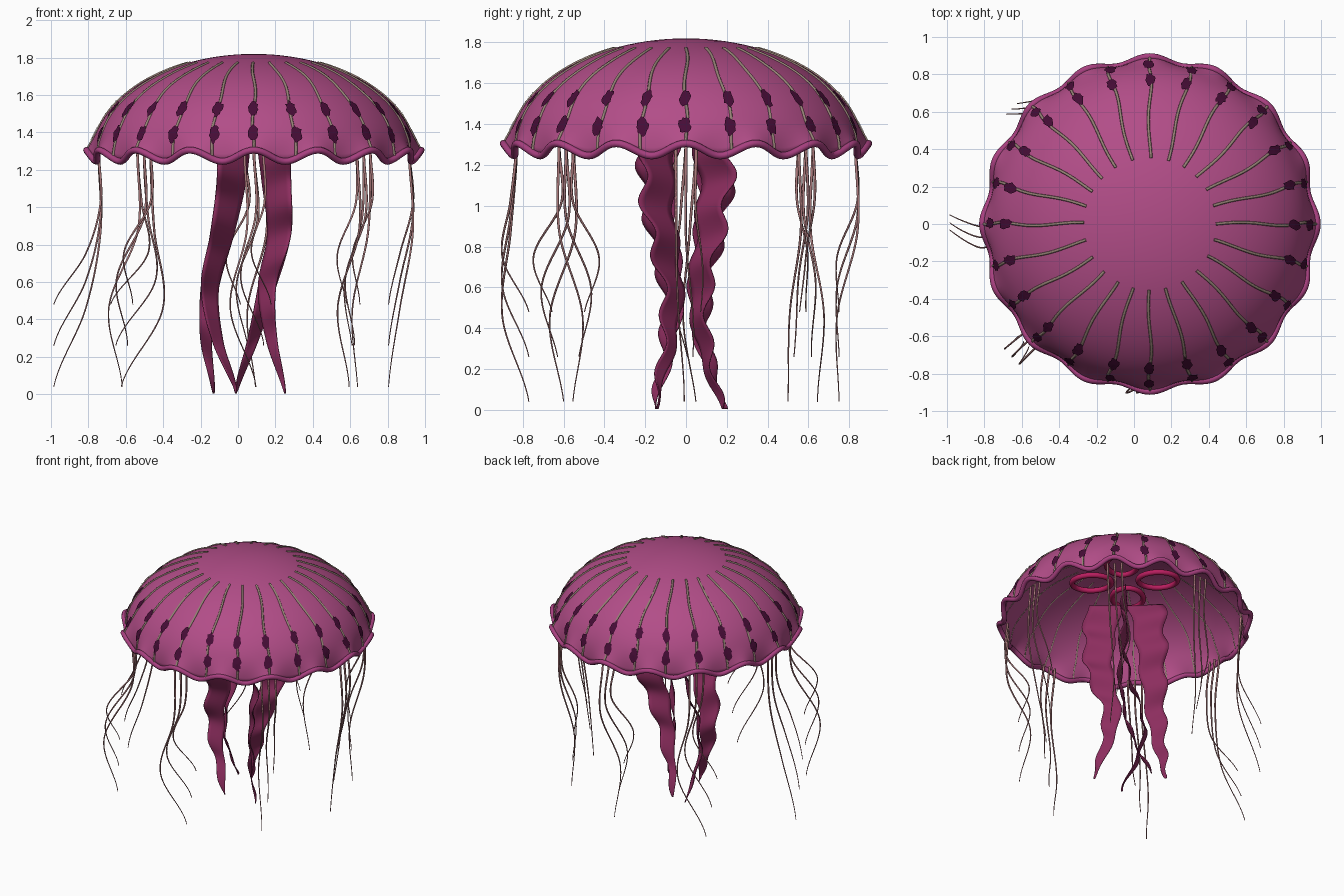
import bpy, bmesh, math, random
from mathutils import Vector

if "Cube" in bpy.data.objects:
    bpy.data.objects.remove(bpy.data.objects["Cube"])

random.seed(4)
CX = 0.085          # bell axis
RIBS = 24
SCALLOPS = 16
TAU = math.tau


def material(name, r, g, b):
    m = bpy.data.materials.new(name)
    lin = [((c / 255 + 0.055) / 1.055) ** 2.4 for c in (r, g, b)]
    m.diffuse_color = (*lin, 1)
    m.use_nodes = True
    m.node_tree.nodes["Principled BSDF"].inputs["Base Color"].default_value = m.diffuse_color
    return m


BELL = material("bell purple", 178, 77, 136)
RIM = material("rim purple", 168, 64, 128)
RIB = material("rib tan", 150, 130, 118)
SPOT = material("spot dark purple", 70, 12, 54)
ARM = material("arm plum", 140, 45, 94)
RING = material("ring crimson", 185, 30, 95)
TENT = material("tentacle rose", 172, 122, 124)


def bell_point(a, th, lift=0.0):
    """Point on the dome: a runs from crown (0) to rim (pi/2)."""
    w = max(0.0, (a - 1.27) / (math.pi / 2 - 1.27)) ** 2
    c = math.cos(SCALLOPS * th)
    r = (0.865 + lift) * math.sin(a) + w * (0.012 + 0.018 * c)
    z = 1.27 + (0.55 + lift) * math.cos(a) + w * (0.005 + 0.030 * c)
    return Vector((CX + r * math.cos(th), r * math.sin(th), z))


def mesh_object(name, bm, mat, smooth=True):
    me = bpy.data.meshes.new(name)
    bm.to_mesh(me)
    bm.free()
    me.materials.append(mat)
    for p in me.polygons:
        p.use_smooth = smooth
    ob = bpy.data.objects.new(name, me)
    bpy.context.collection.objects.link(ob)
    return ob


def tubes(name, paths, radius, mat, cyclic=False, res=1, taper=None):
    """One curve object holding a round tube along every path."""
    cu = bpy.data.curves.new(name, 'CURVE')
    cu.dimensions = '3D'
    cu.bevel_depth = radius
    cu.bevel_resolution = res
    cu.use_fill_caps = True
    cu.materials.append(mat)
    for path in paths:
        sp = cu.splines.new('POLY')
        sp.points.add(len(path) - 1)
        sp.use_cyclic_u = cyclic
        sp.use_smooth = True
        for i, (pt, p) in enumerate(zip(sp.points, path)):
            pt.co = (*p, 1)
            pt.radius = taper(i / (len(path) - 1)) if taper else 1
    ob = bpy.data.objects.new(name, cu)
    bpy.context.collection.objects.link(ob)
    return ob


def smooth_path(keys, t):
    """Catmull-Rom through evenly spaced keys, t in 0..1."""
    n = len(keys) - 1
    i = min(int(t * n), n - 1)
    f = t * n - i
    p0, p1, p2, p3 = (keys[min(max(j, 0), n)] for j in (i - 1, i, i + 1, i + 2))
    return 0.5 * (2 * p1 + (p2 - p0) * f + (2 * p0 - 5 * p1 + 4 * p2 - p3) * f * f
                  + (3 * p1 - p0 - 3 * p2 + p3) * f ** 3)


# Bell: scalloped dome
SEG, ROWS = 240, 28
bm = bmesh.new()
crown = bm.verts.new(bell_point(0, 0))
rows = [[bm.verts.new(bell_point(math.pi / 2 * j / ROWS, TAU * i / SEG)) for i in range(SEG)]
        for j in range(1, ROWS + 1)]
for i in range(SEG):
    k = (i + 1) % SEG
    bm.faces.new((crown, rows[0][i], rows[0][k]))
    for u, d in zip(rows, rows[1:]):
        bm.faces.new((u[i], d[i], d[k], u[k]))
bell = mesh_object("bell", bm, BELL)
shell = bell.modifiers.new("shell", 'SOLIDIFY')
shell.thickness = 0.005

# Rolled rim
tubes("bell_rim", [[bell_point(math.pi / 2, TAU * i / 288) for i in range(288)]],
      0.018, RIM, cyclic=True, res=2)

# Wavy ribs from the crown to the rim
rib_paths = []
for k in range(RIBS):
    path = []
    for i in range(37):
        t = i / 36
        a = 0.42 + t * 1.14
        wave = 0.010 * math.sin(TAU * 1.6 * t + k * 0.9) / max(0.35, math.sin(a))
        path.append(bell_point(a, TAU * k / RIBS + wave * min(1, 4 * (1 - t))))
    rib_paths.append(path)
tubes("ribs", rib_paths, 0.0078, RIB)

# Ragged dark spots, two on each rib, lying over it
bm = bmesh.new()
for k in range(RIBS):
    for a0, half_h in ((1.09, 0.088), (1.35, 0.088)):
        th0 = TAU * k / RIBS + random.uniform(-0.012, 0.012)
        centre = bm.verts.new(bell_point(a0, th0, 0.0095))
        ring = []
        for i in range(18):
            ang = TAU * i / 18
            s = random.uniform(0.72, 1.1)
            ring.append(bm.verts.new(bell_point(a0 + half_h * s * math.cos(ang),
                                                th0 + 0.037 * s * math.sin(ang), 0.0095)))
        for i in range(18):
            bm.faces.new((centre, ring[i], ring[(i + 1) % 18]))
mesh_object("bell_spots", bm, SPOT, smooth=False)

# Four oval rings under the crown
ring_paths = []
for k in range(4):
    d = TAU * (k + 0.5) / 4
    out, side = Vector((math.cos(d), math.sin(d), 0)), Vector((-math.sin(d), math.cos(d), 0))
    ring_paths.append([Vector((CX, 0, 1.62)) + out * (0.235 + 0.14 * math.cos(TAU * i / 40))
                       + side * 0.11 * math.sin(TAU * i / 40) for i in range(40)])
tubes("inner_rings", ring_paths, 0.02, RING, cyclic=True, res=3)

# Ruffled oral arms: radial ribbons, x/y centre lines at even heights
LEFT = (-0.02, -0.035, -0.085, -0.15)
RIGHT = (0.185, 0.205, 0.22, 0.155)
DEPTH = (0.11, 0.14, 0.11, 0.065, 0.09)
ARMS = (("front_left", -1, -1, LEFT, -0.11, (-0.01, -0.15)),
        ("back_left", -1, 1, LEFT, -0.17, (-0.13, 0.19)),
        ("front_right", 1, -1, RIGHT, 0.18, (0.25, -0.15)),
        ("back_right", 1, 1, RIGHT, 0.08, (-0.01, 0.17)))
for name, sx, sy, xs, low_x, tip in ARMS:
    keys = [Vector((x, sy * y, 0)) for x, y in zip((*xs, low_x), DEPTH)] + [Vector((*tip, 0))]
    out = Vector((sx, sy, 0)).normalized()
    bm = bmesh.new()
    prev = None
    for i in range(81):
        t = i / 80
        mid = smooth_path(keys, t)
        mid.z = 1.42 * (1 - t) + 0.005
        half = 0.125 * (1 - t) ** 0.75 + 0.004
        ph = TAU * 5.2 * t + sx
        row = []
        for j in range(7):
            s = j / 3 - 1
            p = mid + out * half * s
            p.y += (0.026 + 0.008 * s) * math.sin(ph + 0.5 * s) * (1 - 0.45 * t)
            row.append(bm.verts.new(p))
        if prev:
            for j in range(6):
                bm.faces.new((prev[j], prev[j + 1], row[j + 1], row[j]))
        prev = row
    arm = mesh_object("oral_arm_" + name, bm, ARM)
    m = arm.modifiers.new("thickness", 'SOLIDIFY')
    m.thickness, m.offset = 0.006, 0

# Hanging tentacles: eight clusters of three, each cluster drifting its own way
DRIFT = (((0.02, 0.00), (-0.05, 0.02), (-0.11, 0.03)),
         ((-0.01, 0.01), (-0.10, -0.04), (-0.06, -0.06)),
         ((0.02, 0.01), (-0.09, -0.09), (-0.03, -0.08)),
         ((0.02, -0.01), (0.06, 0.05), (-0.15, 0.03)),
         ((0.01, -0.03), (-0.07, -0.07), (-0.24, 0.01)),
         ((0.00, 0.01), (-0.15, -0.12), (-0.09, -0.04)),
         ((0.01, -0.03), (-0.07, -0.07), (0.05, 0.06)),
         ((0.01, 0.00), (-0.10, 0.12), (-0.05, 0.06)))
tent_paths = []
for k, drift in enumerate(DRIFT):
    d = TAU * k / 8
    out, side = Vector((math.cos(d), math.sin(d), 0)), Vector((-math.sin(d), math.cos(d), 0))
    keys = [Vector((0, 0, 0))] + [Vector((x, y, 0)) for x, y in drift]
    for j, end in enumerate((0.04, 0.26, 0.48)):
        start = Vector((CX, 0, 0)) + out * 0.83 + side * 0.05 * (j - 1)
        path = []
        for i in range(41):
            t = i / 40
            p = start + smooth_path(keys, t)
            p += side * 0.012 * math.sin(TAU * t * 1.3 + j) * t
            p.z = 1.29 + (end - 1.29) * t
            p.x = max(p.x, -0.998)
            path.append(p)
        tent_paths.append(path)
tubes("tentacles", tent_paths, 0.008, TENT, taper=lambda t: 1 - 0.68 * t)
